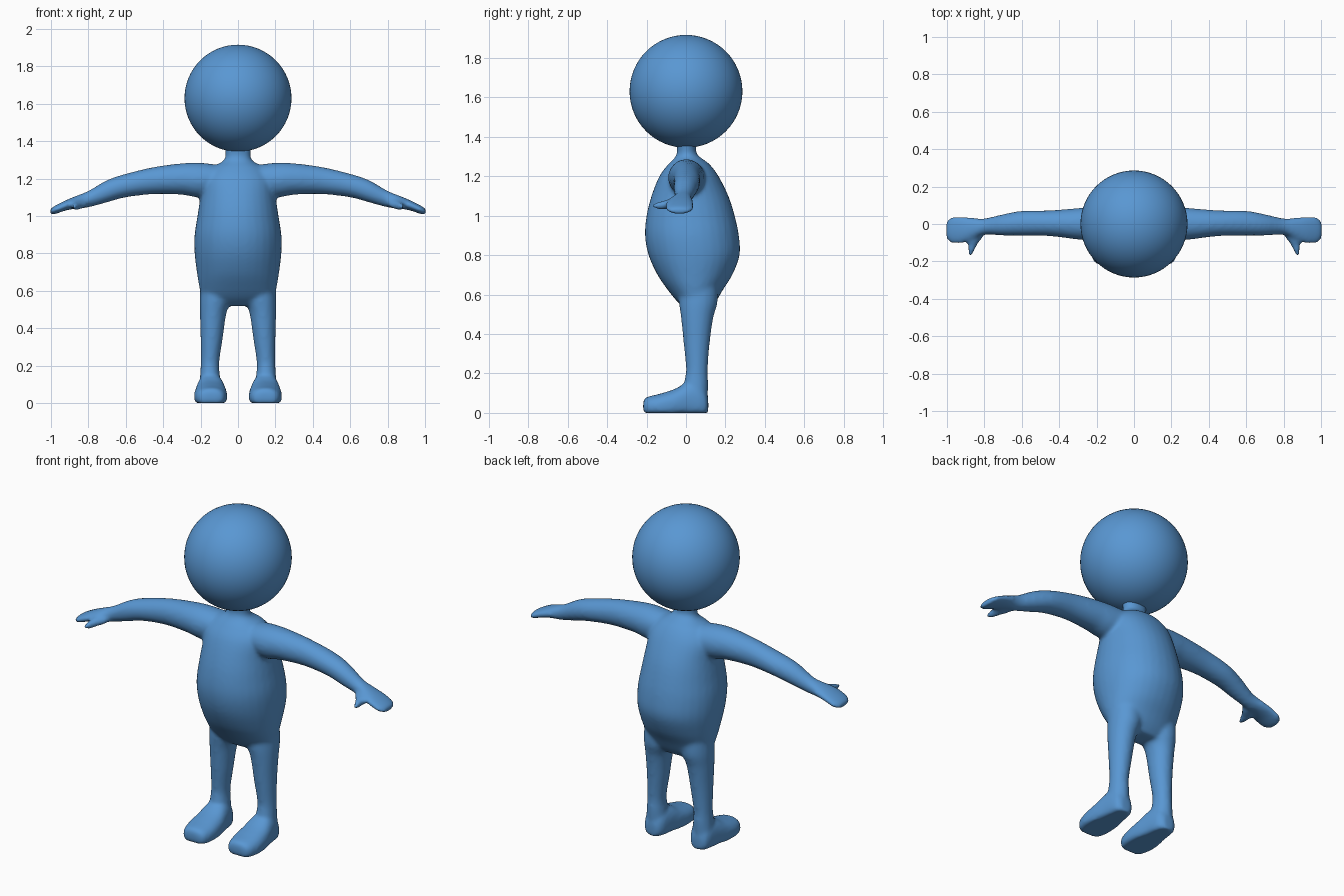
import bpy
import bmesh
import math

default = bpy.data.objects.get("Cube")
if default:
    bpy.data.objects.remove(default)

SIDES = 32
STEPS = 5

blue = bpy.data.materials.new("soft blue")
blue.use_nodes = True
colour = (0.10, 0.31, 0.65, 1)
blue.diffuse_color = colour
blue.node_tree.nodes["Principled BSDF"].inputs["Base Color"].default_value = colour


def spline(a, b, c, d, t):
    """Smooth in-between value of b and c."""
    return b + 0.5 * t * (c - a + t * (2 * a - 5 * b + 4 * c - d + t * (3 * (b - c) + d - a)))


def refine(rings):
    """Insert smooth in-between rings."""
    padded = [rings[0]] + rings + [rings[-1]]
    result = []
    for i in range(len(rings) - 1):
        group = padded[i:i + 4]
        for step in range(STEPS):
            result.append([spline(*values, step / STEPS) for values in zip(*group)])
    return result + [rings[-1]]


def loft(bm, axis, rings, mirror=1, roundness=2.0):
    """Skin rings of (position, low, high, low, high), in axis order after the main axis."""
    others = [i for i in range(3) if i != axis]
    loops = []
    for pos, u_low, u_high, v_low, v_high in refine(rings):
        loop = []
        for k in range(SIDES):
            angle = math.tau * k / SIDES
            offsets = [math.copysign(abs(w) ** (2 / roundness), w)
                       for w in (math.cos(angle), math.sin(angle))]
            co = [0, 0, 0]
            co[axis] = pos
            co[others[0]] = (u_low + u_high + (u_high - u_low) * offsets[0]) / 2
            co[others[1]] = (v_low + v_high + (v_high - v_low) * offsets[1]) / 2
            co[0] *= mirror
            co[2] = max(co[2], 0)
            loop.append(bm.verts.new(co))
        loops.append(loop)
    for a, b in zip(loops, loops[1:]):
        for k in range(SIDES):
            n = (k + 1) % SIDES
            bm.faces.new((a[k], a[n], b[n], b[k]))
    bm.faces.new(loops[0])
    bm.faces.new(loops[-1])


# Torso and neck: z, x range, y range
torso_profile = [
    (0.52, 0.15, 0.01, 0.12), (0.56, 0.19, -0.04, 0.15), (0.62, 0.207, -0.09, 0.185),
    (0.7, 0.22, -0.145, 0.235), (0.8, 0.232, -0.19, 0.272), (0.9, 0.232, -0.208, 0.268),
    (1, 0.217, -0.2, 0.247), (1.1, 0.202, -0.175, 0.215), (1.2, 0.19, -0.135, 0.165),
    (1.26, 0.14, -0.09, 0.12), (1.29, 0.085, -0.06, 0.08), (1.32, 0.067, -0.045, 0.052),
    (1.38, 0.075, -0.05, 0.055)]
torso = [(z, -w, w, back, front) for z, w, back, front in torso_profile]

# Arm with mitten hand: x, y range, z range
arm = [
    (0.08, -0.08, 0.1, 1.13, 1.27), (0.2, -0.09, 0.095, 1.1, 1.285),
    (0.3, -0.083, 0.085, 1.114, 1.282), (0.45, -0.065, 0.073, 1.117, 1.262),
    (0.6, -0.062, 0.07, 1.1, 1.226), (0.7, -0.062, 0.052, 1.073, 1.192),
    (0.8, -0.057, 0.03, 1.046, 1.135), (0.86, -0.082, 0.034, 1.04, 1.11),
    (0.92, -0.104, 0.04, 1.03, 1.085), (0.97, -0.104, 0.04, 1.013, 1.06),
    (0.995, -0.09, 0.025, 1.008, 1.045), (1.005, -0.065, 0, 1.012, 1.035)]

# Thumb: y, x range, z range
thumb = [
    (-0.02, 0.79, 0.9, 1.05, 1.1), (-0.06, 0.8, 0.9, 1.04, 1.09),
    (-0.1, 0.83, 0.89, 1.033, 1.08), (-0.14, 0.852, 0.887, 1.032, 1.07),
    (-0.168, 0.864, 0.886, 1.037, 1.062)]

# Leg: z, x range, y range
leg = [
    (0.07, 0.09, 0.21, -0.01, 0.11), (0.15, 0.097, 0.203, -0.01, 0.112),
    (0.22, 0.1, 0.199, 0, 0.11), (0.35, 0.081, 0.2, -0.012, 0.12),
    (0.48, 0.062, 0.204, -0.025, 0.138), (0.56, 0.035, 0.205, -0.035, 0.16),
    (0.65, 0.04, 0.2, -0.03, 0.16)]

# Foot: y, x range, z range (the sole is flattened at the floor)
foot = [
    (-0.217, 0.105, 0.185, 0, 0.06), (-0.2, 0.075, 0.215, -0.02, 0.08),
    (-0.14, 0.058, 0.234, -0.03, 0.095), (-0.06, 0.06, 0.232, -0.03, 0.12),
    (0.01, 0.073, 0.22, -0.03, 0.155), (0.07, 0.085, 0.21, -0.03, 0.145),
    (0.1, 0.1, 0.198, -0.02, 0.11), (0.113, 0.12, 0.175, 0, 0.07)]

bm = bmesh.new()
loft(bm, 2, torso, roundness=2.1)
for side in (1, -1):
    loft(bm, 0, arm, side)
    loft(bm, 1, thumb, side)
    loft(bm, 2, leg, side)
    loft(bm, 1, foot, side, roundness=2.4)
bmesh.ops.recalc_face_normals(bm, faces=bm.faces)
mesh = bpy.data.meshes.new("body")
bm.to_mesh(mesh)
bm.free()
body = bpy.data.objects.new("body", mesh)
bpy.context.collection.objects.link(body)
mesh.materials.append(blue)

# Fuse the limbs into one soft skin
fuse = body.modifiers.new("fuse", 'REMESH')
fuse.mode = 'VOXEL'
fuse.voxel_size = 0.011
fuse.use_smooth_shade = True
soften = body.modifiers.new("soften", 'SMOOTH')
soften.factor = 0.5
soften.iterations = 8

# Round head
bpy.ops.mesh.primitive_uv_sphere_add(segments=64, ring_count=32, radius=0.286,
                                     location=(0, 0, 1.63))
head = bpy.context.object
head.name = "head"
head.data.materials.append(blue)
bpy.ops.object.shade_smooth()
